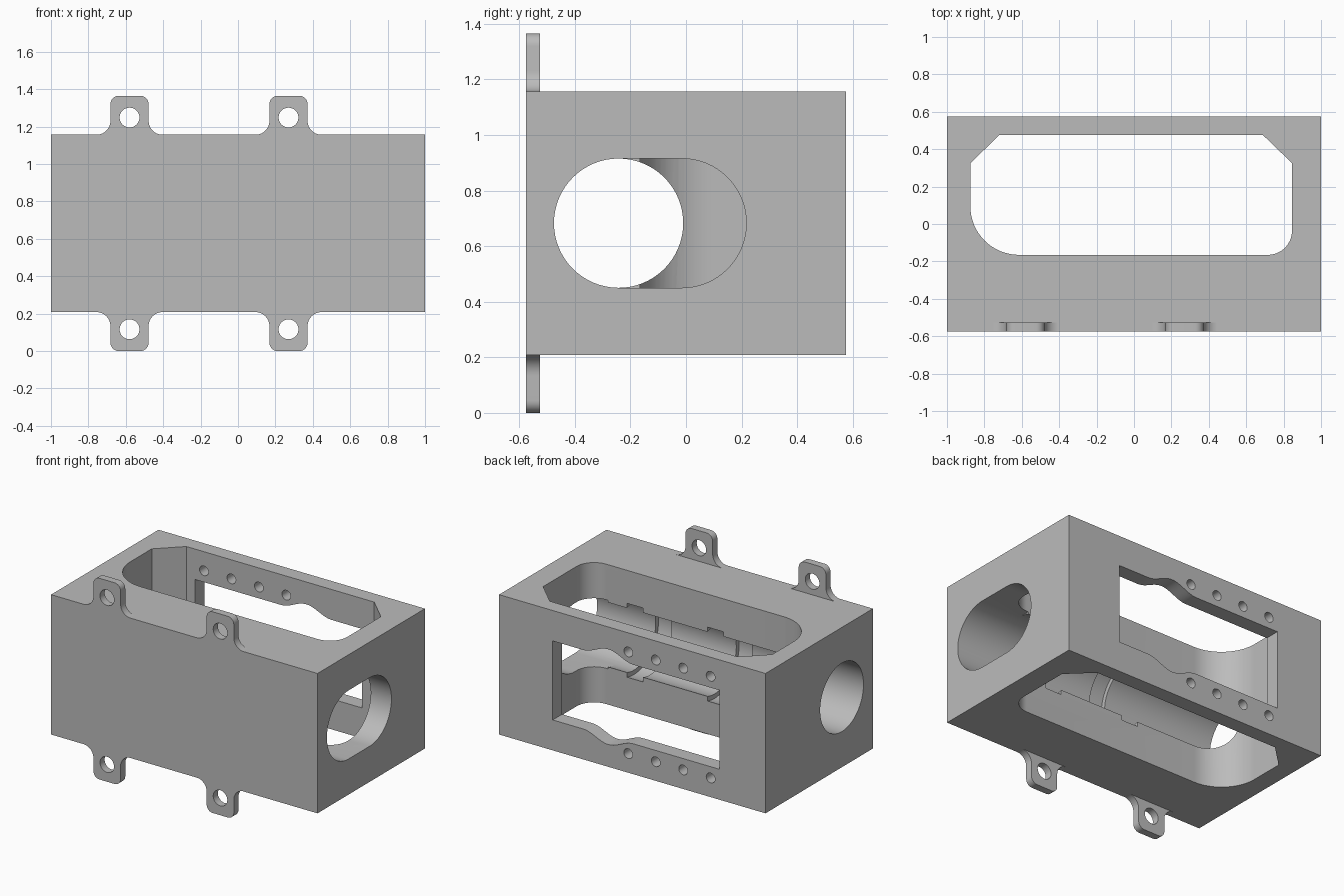
import bpy, bmesh
from math import cos, sin, pi, radians

cube = bpy.data.objects.get("Cube")
if cube:
    bpy.data.objects.remove(cube, do_unlink=True)

grey = bpy.data.materials.new("plain grey")
grey.use_nodes = True
colour = (0.5, 0.5, 0.5, 1)
grey.diffuse_color = colour
grey.node_tree.nodes["Principled BSDF"].inputs["Base Color"].default_value = colour

MID = 0.6825                 # height of the body's centre line
LOW, TOP = 0.208, 1.157      # body bottom and top
FRONT, BACK = -0.576, 0.576


def arc(cx, cy, r, start, end, steps=16):
    return [(cx + r * cos(radians(start + (end - start) * i / steps)),
             cy + r * sin(radians(start + (end - start) * i / steps)))
            for i in range(steps + 1)]


def circle(cx, cy, r, steps=48):
    return arc(cx, cy, r, 0, 360, steps)[:-1]


def box(a0, a1, b0, b1):
    return [(a0, b0), (a1, b0), (a1, b1), (a0, b1)]


def prism(name, outline, axis, lo, hi):
    """Extrude a flat outline along one axis."""
    place = {"X": lambda a, b, t: (t, a, b),
             "Y": lambda a, b, t: (a, t, b),
             "Z": lambda a, b, t: (a, b, t)}[axis]
    bm = bmesh.new()
    ends = [[bm.verts.new(place(a, b, t)) for a, b in outline] for t in (lo, hi)]
    bm.faces.new(ends[0])
    bm.faces.new(ends[1])
    n = len(outline)
    for i in range(n):
        j = (i + 1) % n
        bm.faces.new((ends[0][i], ends[0][j], ends[1][j], ends[1][i]))
    bmesh.ops.recalc_face_normals(bm, faces=bm.faces)
    mesh = bpy.data.meshes.new(name)
    bm.to_mesh(mesh)
    bm.free()
    mesh.materials.append(grey)
    ob = bpy.data.objects.new(name, mesh)
    bpy.context.collection.objects.link(ob)
    return ob


def activate(ob):
    bpy.ops.object.select_all(action="DESELECT")
    ob.select_set(True)
    bpy.context.view_layer.objects.active = ob


def cut(target, outline, axis, lo, hi):
    cutter = prism("cutter", outline, axis, lo, hi)
    cutter.hide_render = True
    mod = target.modifiers.new("cut", "BOOLEAN")
    mod.operation = "DIFFERENCE"
    mod.solver = "EXACT"
    mod.object = cutter
    activate(target)
    bpy.ops.object.modifier_apply(modifier=mod.name)
    bpy.data.objects.remove(cutter, do_unlink=True)


def finish(ob):
    activate(ob)
    bpy.ops.object.shade_smooth_by_angle(angle=radians(30))


# Main housing
body = prism("housing", box(-1, 1, FRONT, BACK), "Z", LOW, TOP)

# Vertical opening: rounded front corners, chamfered back corners
opening = (arc(-0.615, 0.095, 0.26, 180, 270) + arc(0.715, -0.035, 0.13, 270, 360)
           + [(0.845, 0.325), (0.69, 0.475), (-0.72, 0.475), (-0.875, 0.325)])
cut(body, opening, "Z", LOW - 0.1, TOP + 0.1)

# Round bore along the whole length, widened to a slot in the left end wall
bore_y, bore_r = -0.2425, 0.2325
cut(body, circle(bore_y, MID, bore_r, 64), "X", -1.1, 1.1)
slot = (arc(bore_y, MID, bore_r, 90, 270, 32)
        + arc(-0.0155, MID, bore_r, -90, 90, 32))
cut(body, slot, "X", 0.7, 1.1)

# Shallow ring grooves in the bore
for x in (0.5, -0.105):
    cut(body, circle(bore_y, MID, bore_r + 0.03, 64), "X", x - 0.06, x + 0.06)

# Back window with a soft bulge above and below
bulge = []
for i in range(25):
    t = -1 + i / 12
    bulge.append((0.18 + 0.19 * t, 0.268 + 0.055 * cos(t * pi / 2) ** 2))
upper = [(-0.655, 0.268)] + bulge + [(0.597, 0.268)]
window = ([(x, MID + h) for x, h in upper]
          + [(x, MID - h) for x, h in reversed(upper)])
cut(body, window, "Y", 0.4, 0.7)

# Two rows of screw holes in the back wall
for i in range(4):
    for side in (-1, 1):
        cut(body, circle(0.03 - 0.206 * i, MID + side * 0.345, 0.033, 24),
            "Y", 0.4, 0.7)
finish(body)

# Mounting tabs: flared foot, rounded tip, one hole
half, foot, tip, reach = 0.102, 0.075, 0.045, 0.474
height = reach + 0.2085
right_side = (arc(half + foot, reach + foot, foot, 270, 180, 10)
              + arc(half - tip, height - tip, tip, 0, 90, 8))
profile = right_side + [(-a, b) for a, b in reversed(right_side)]
for x, side_name in ((-0.58, "right"), (0.27, "left")):
    for sign, level in ((1, "upper"), (-1, "lower")):
        tab = prism(f"{level}_{side_name}_tab",
                    [(x + a, MID + sign * b) for a, b in profile],
                    "Y", FRONT, FRONT + 0.05)
        cut(tab, circle(x, MID + sign * 0.566, 0.053, 32), "Y", -0.7, -0.4)
        finish(tab)
